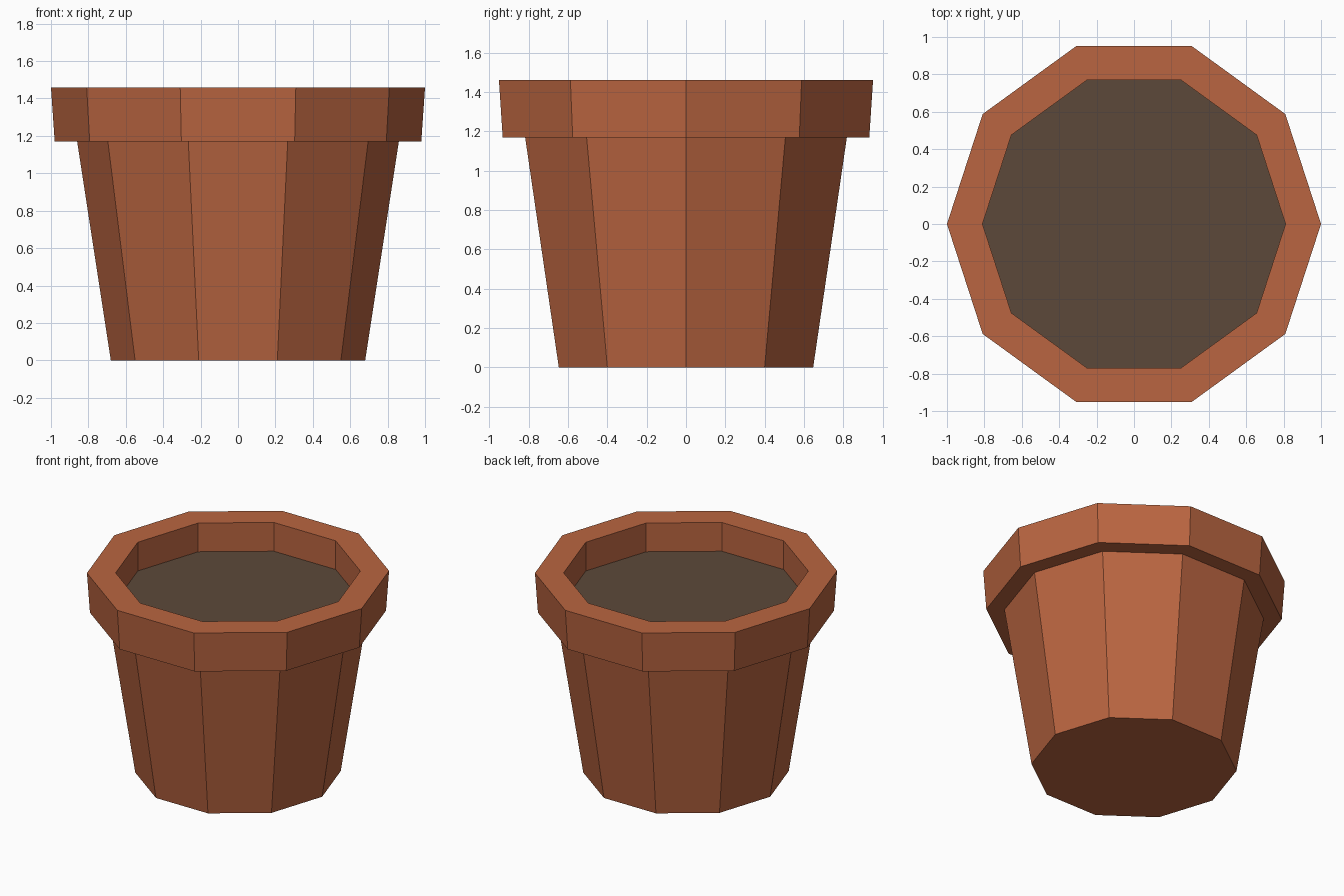
import bpy
import bmesh
from math import cos, sin, tau

SIDES = 10

cube = bpy.data.objects.get("Cube")
if cube:
    bpy.data.objects.remove(cube, do_unlink=True)


def make_material(name, rgb):
    mat = bpy.data.materials.new(name)
    mat.use_nodes = True
    color = (*rgb, 1.0)
    mat.diffuse_color = color
    bsdf = mat.node_tree.nodes["Principled BSDF"]
    bsdf.inputs["Base Color"].default_value = color
    bsdf.inputs["Roughness"].default_value = 0.9
    return mat


def turned_part(name, profile, mat, cap_start=False, cap_end=False):
    """Sweep (radius, height) points around z with flat sides."""
    bm = bmesh.new()
    rings = [[bm.verts.new((r * cos(tau * i / SIDES), r * sin(tau * i / SIDES), z))
              for i in range(SIDES)] for r, z in profile]
    for low, high in zip(rings, rings[1:]):
        for i in range(SIDES):
            j = (i + 1) % SIDES
            bm.faces.new((low[i], low[j], high[j], high[i]))
    if cap_start:
        bm.faces.new(rings[0][::-1])
    if cap_end:
        bm.faces.new(rings[-1])
    mesh = bpy.data.meshes.new(name)
    bm.to_mesh(mesh)
    bm.free()
    mesh.materials.append(mat)
    obj = bpy.data.objects.new(name, mesh)
    bpy.context.collection.objects.link(obj)
    return obj


terracotta = make_material("terracotta", (0.49, 0.13, 0.052))
earth = make_material("dark earth", (0.107, 0.066, 0.041))

# Tapered body with closed base
turned_part("pot_body", [(0.68, 0), (0.86, 1.17)], terracotta, cap_start=True)

# Overhanging rim: underside, outer wall, lip, inner wall
turned_part("pot_rim", [(0.86, 1.17), (0.98, 1.17), (1.0, 1.46),
                        (0.81, 1.46), (0.81, 1.25)], terracotta)

# Soil surface inside the rim
turned_part("soil", [(0.81, 1.25)], earth, cap_end=True)
